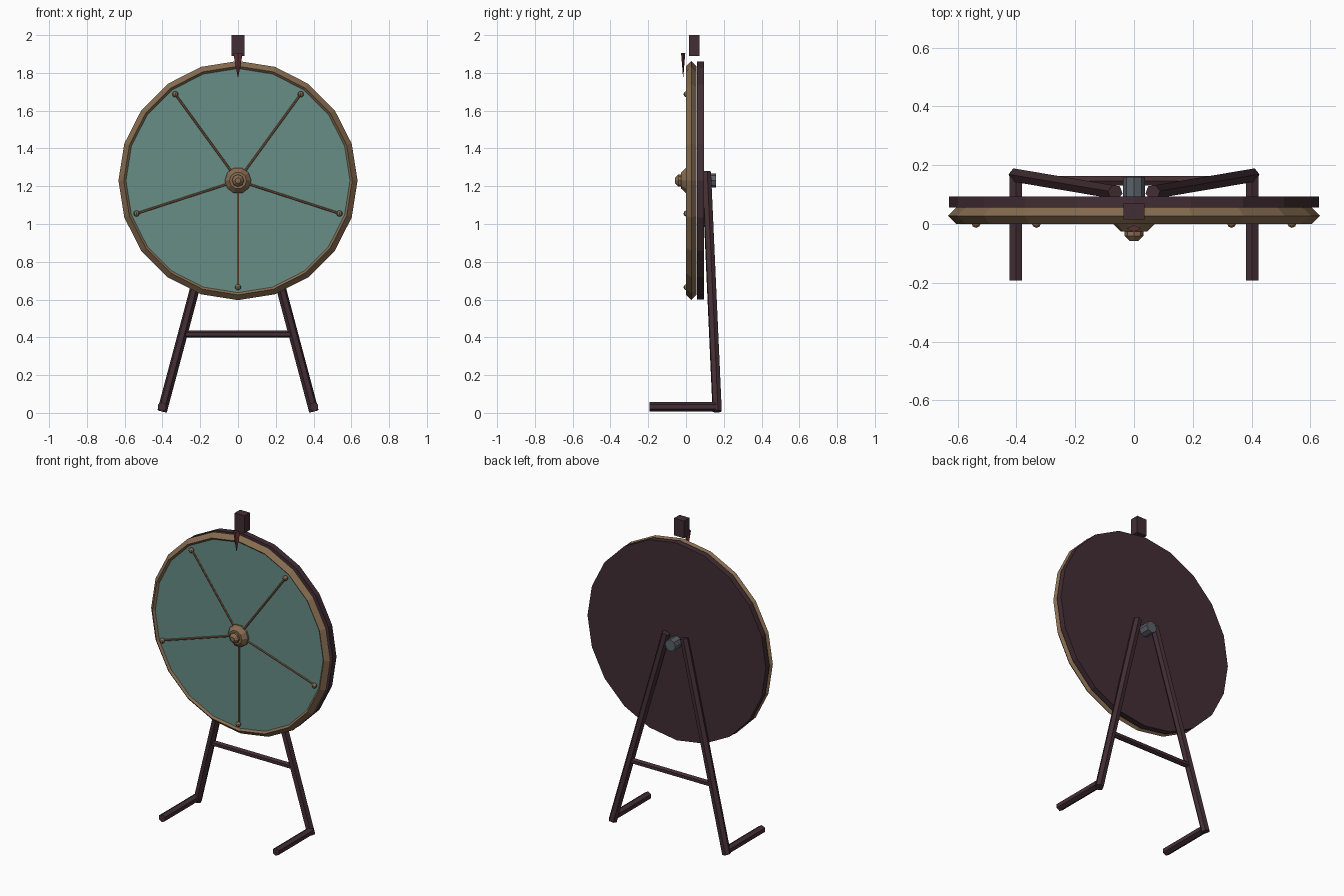
import bpy, bmesh
from math import sin, cos, pi, radians
from mathutils import Vector, Matrix

if "Cube" in bpy.data.objects:
    bpy.data.objects.remove(bpy.data.objects["Cube"])


def material(name, rgb):
    m = bpy.data.materials.new(name)
    m.use_nodes = True
    m.diffuse_color = (*rgb, 1)
    m.node_tree.nodes["Principled BSDF"].inputs["Base Color"].default_value = (*rgb, 1)
    return m


WOOD = material("dark wood", (0.055, 0.027, 0.034))
TEAL = material("teal panel", (0.14, 0.27, 0.24))
BRASS = material("brass", (0.24, 0.15, 0.08))
COPPER = material("copper", (0.22, 0.11, 0.06))
STEEL = material("steel", (0.10, 0.12, 0.14))
RED = material("dark red", (0.12, 0.03, 0.035))

CENTRE = Vector((0, 0, 1.23))
SIDES = 20


def finish(name, bm, mat):
    bmesh.ops.recalc_face_normals(bm, faces=bm.faces)
    mesh = bpy.data.meshes.new(name)
    bm.to_mesh(mesh)
    bm.free()
    mesh.materials.append(mat)
    ob = bpy.data.objects.new(name, mesh)
    bpy.context.collection.objects.link(ob)
    return ob


def rod(name, a, b, radius, sides, mat):
    """Straight prism between two points."""
    a, b = Vector(a), Vector(b)
    bm = bmesh.new()
    turn = (b - a).to_track_quat("Z", "Y").to_matrix().to_4x4()
    bmesh.ops.create_cone(bm, cap_ends=True, segments=sides, radius1=radius, radius2=radius,
                          depth=(b - a).length, matrix=Matrix.Translation((a + b) / 2) @ turn)
    return finish(name, bm, mat)


def lathe(name, profile, sides, mat, closed=False):
    """Spin (radius, y) points about the wheel axis."""
    bm = bmesh.new()
    rings = []
    for r, y in profile:
        rings.append([bm.verts.new(CENTRE + Vector((r * cos(t), y, r * sin(t))))
                      for t in (2 * pi * i / sides for i in range(sides))])
    pairs = list(zip(rings, rings[1:]))
    if closed:
        pairs.append((rings[-1], rings[0]))
    for p, q in pairs:
        for i in range(sides):
            j = (i + 1) % sides
            bm.faces.new((p[i], p[j], q[j], q[i]))
    if not closed:
        bm.faces.new(rings[0])
        bm.faces.new(rings[-1])
    return finish(name, bm, mat)


# Wheel: panel, diamond-section rim and backing board
lathe("wheel_panel", [(0.6, 0.012), (0.6, 0.045)], SIDES, TEAL)
lathe("wheel_rim", [(0.633, 0.028), (0.605, 0), (0.577, 0.028), (0.605, 0.056)], SIDES, BRASS, True)
lathe("backing_board", [(0.63, 0.057), (0.63, 0.094)], SIDES, WOOD)

# Hub and axle
lathe("hub", [(0.07, 0.014), (0.07, 0), (0.045, -0.026)], 10, BRASS)
lathe("hub_cap", [(0.032, -0.02), (0.032, -0.04), (0.015, -0.058)], 8, BRASS)
lathe("axle", [(0.037, 0.09), (0.037, 0.16)], 8, STEEL)

# Spokes with a stud at each end
for k in range(5):
    t = radians(-90 + 72 * k)
    end = CENTRE + Vector((cos(t), 0, sin(t))) * 0.565
    lift = Vector((0, 0.009, 0))
    rod(f"spoke_{k + 1}", CENTRE + lift, end + lift, 0.006, 6, COPPER)
    bm = bmesh.new()
    bmesh.ops.create_uvsphere(bm, u_segments=8, v_segments=6, radius=0.016,
                              matrix=Matrix.Translation(end + Vector((0, 0.003, 0))))
    finish(f"stud_{k + 1}", bm, BRASS)

# Pointer block and flattened pointer
bm = bmesh.new()
bmesh.ops.create_cube(bm, size=1, matrix=Matrix.Translation((0, 0.043, 1.945))
                      @ Matrix.Diagonal((0.07, 0.055, 0.11, 1)))
finish("pointer_block", bm, WOOD)
bm = bmesh.new()
bmesh.ops.create_cone(bm, cap_ends=True, segments=4, radius1=0.002, radius2=0.025, depth=0.125,
                      matrix=Matrix.Translation((0, -0.015, 1.842)) @ Matrix.Diagonal((1, 0.45, 1, 1)))
finish("pointer", bm, RED)

# Stand: splayed legs, feet and crossbar
for side, s in (("left", 1), ("right", -1)):
    rod(f"{side}_leg", (s * 0.064, 0.108, 1.275), (s * 0.402, 0.165, 0.008), 0.026, 6, WOOD)
    rod(f"{side}_foot", (s * 0.402, 0.16, 0.032), (s * 0.402, -0.192, 0.032), 0.025, 6, WOOD)
rod("crossbar", (-0.29, 0.147, 0.417), (0.29, 0.147, 0.417), 0.019, 6, WOOD)
